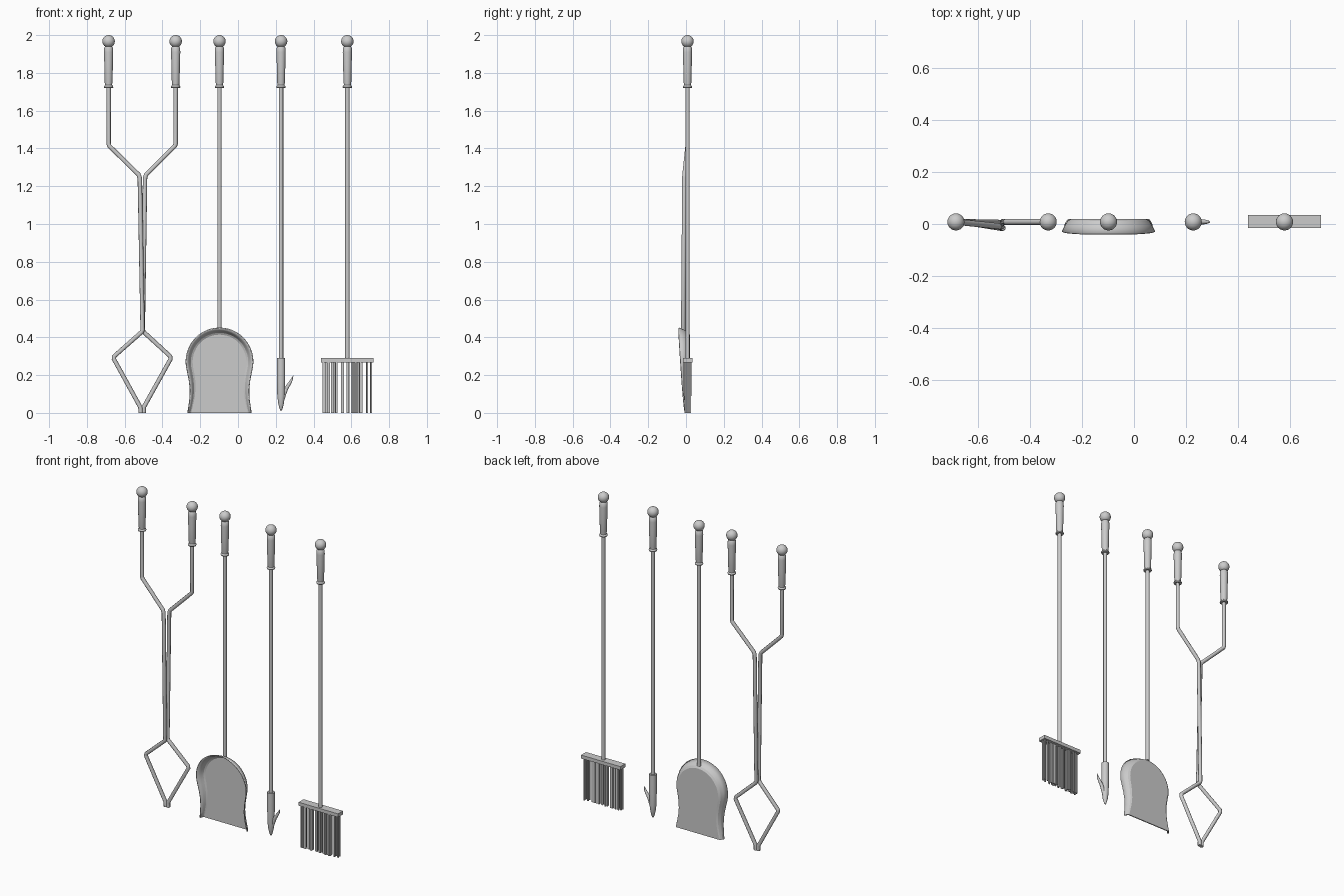
import bpy, bmesh, math, random

if "Cube" in bpy.data.objects:
    bpy.data.objects.remove(bpy.data.objects["Cube"])

random.seed(4)
Y = 0.008          # common depth of the rods
ROD = 0.0118       # rod radius


def finish(name, bm, angle=35):
    bmesh.ops.recalc_face_normals(bm, faces=bm.faces[:])
    me = bpy.data.meshes.new(name)
    bm.to_mesh(me)
    bm.free()
    ob = bpy.data.objects.new(name, me)
    bpy.context.collection.objects.link(ob)
    if angle:
        bpy.ops.object.select_all(action='DESELECT')
        ob.select_set(True)
        bpy.context.view_layer.objects.active = ob
        bpy.ops.object.shade_smooth_by_angle(angle=math.radians(angle))
    return ob


def lathe(name, profile, x, y=Y, sides=24):
    bm = bmesh.new()
    vs = [bm.verts.new((x + r, y, z)) for r, z in profile]
    es = [bm.edges.new(p) for p in zip(vs, vs[1:])]
    bmesh.ops.spin(bm, geom=vs + es, cent=(x, y, 0), axis=(0, 0, 1),
                   angle=math.tau, steps=sides)
    bmesh.ops.remove_doubles(bm, verts=bm.verts[:], dist=1e-5)
    return finish(name, bm)


def rod(name, pts, radii=None, radius=ROD):
    cu = bpy.data.curves.new(name, 'CURVE')
    cu.dimensions = '3D'
    cu.bevel_depth = radius
    cu.bevel_resolution = 3
    cu.use_fill_caps = True
    sp = cu.splines.new('POLY')
    sp.points.add(len(pts) - 1)
    for i, p in enumerate(pts):
        sp.points[i].co = (*p, 1)
        sp.points[i].radius = radii[i] if radii else 1
    sp.use_smooth = True
    ob = bpy.data.objects.new(name, cu)
    bpy.context.collection.objects.link(ob)
    return ob


def box(bm, x, y, z0, z1, w, d):
    r = bmesh.ops.create_cube(bm, size=1)
    bmesh.ops.scale(bm, vec=(w, d, z1 - z0), verts=r['verts'])
    bmesh.ops.translate(bm, vec=(x, y, (z0 + z1) / 2), verts=r['verts'])


# Handles: collar, tapered grip and ball finial in one turned profile
BALL_R, BALL_Z = 0.033, 1.967
grip = [(0, 1.72), (0.023, 1.72), (0.025, 1.725), (0.023, 1.731), (0.019, 1.735),
        (0.019, 1.742), (0.0205, 1.748), (0.0225, 1.84), (0.0245, 1.91),
        (0.0235, 1.932), (0.018, 1.94)]
for i in range(13):
    a = math.radians(-52 + i * 142 / 12)
    grip.append((BALL_R * math.cos(a) if i < 12 else 0, BALL_Z + BALL_R * math.sin(a)))
HANDLES = {"tongs_left": -0.685, "tongs_right": -0.33, "shovel": -0.098,
           "poker": 0.228, "broom": 0.579}
for tool, x in HANDLES.items():
    lathe(tool + "_handle", grip, x)

# Straight rods
for tool, z in (("shovel", 0.43), ("poker", 0.28), ("broom", 0.28)):
    x = HANDLES[tool]
    rod(tool + "_rod", [(x, Y, 1.73), (x, Y, z)])

# Tongs: the left arm passes in front of the right one
rod("tongs_left_arm", [(-0.685, Y, 1.73), (-0.685, Y, 1.425), (-0.681, Y, 1.413),
                       (-0.527, -0.008, 1.262), (-0.52, -0.009, 1.245),
                       (-0.505, -0.015, 0.44), (-0.51, -0.015, 0.428),
                       (-0.655, Y, 0.3), (-0.657, Y, 0.285),
                       (-0.517, 0.005, 0.03), (-0.515, 0.005, 0)])
rod("tongs_right_arm", [(-0.33, Y, 1.73), (-0.33, Y, 1.425), (-0.334, Y, 1.413),
                        (-0.486, Y, 1.262), (-0.492, Y, 1.245),
                        (-0.504, Y, 0.44), (-0.499, Y, 0.428),
                        (-0.359, Y, 0.3), (-0.357, Y, 0.285),
                        (-0.499, Y, 0.03), (-0.499, Y, 0)])


# Shovel: flat pan with a flared rim that fades towards the open bottom edge
def outline(inset):
    side = [(0.168, 0), (0.162, 0.035), (0.156, 0.08), (0.155, 0.125), (0.16, 0.17),
            (0.169, 0.215), (0.175, 0.245)]
    half = [(w - inset * (0.5 + min(z / 0.4, 0.5)), z) for w, z in side]
    r = 0.177 - inset
    arch = [(r * math.cos(math.pi * i / 24), 0.27 + (r + 0.002) * math.sin(math.pi * i / 24))
            for i in range(25)]
    return half + arch + [(-w, z) for w, z in reversed(half)]


def rim_y(z):
    return -0.006 - 0.033 * min(1, z / 0.42) ** 0.75


bm = bmesh.new()
rings = []
for inset, t in ((0.034, 0), (0.023, 0.12), (0.013, 0.45), (0.0, 1)):
    rings.append([bm.verts.new((HANDLES["shovel"] + w, 0.017 + t * (rim_y(z) - 0.017), z))
                  for w, z in outline(inset)])
n = len(rings[0])
for i in range(n // 2):        # flat floor in horizontal strips
    q = [rings[0][k] for k in (i, i + 1, n - 2 - i, n - 1 - i)]
    q = list(dict.fromkeys(q))
    if len(q) > 2:
        bm.faces.new(q)
for a, b in zip(rings, rings[1:]):
    for i in range(n - 1):
        bm.faces.new((a[i], a[i + 1], b[i + 1], b[i]))
pan = finish("shovel_pan", bm, 22)
mod = pan.modifiers.new("thickness", 'SOLIDIFY')
mod.thickness = 0.006
mod.offset = 0
mod.use_even_offset = True
for e in pan.data.edges:       # crisp cut edge around the sheet
    if all(pan.data.vertices[v].co.z < 1e-4 for v in e.vertices):
        e.use_edge_sharp = True

# Poker: socketed point with a curved barb
lathe("poker_head", [(0, 0.29), (0.022, 0.29), (0.022, 0.17), (0.02, 0.09),
                     (0.015, 0.05), (0.007, 0.02), (0, 0.008)], HANDLES["poker"])
rod("poker_barb", [(0.235, Y, 0.06), (0.245, Y, 0.1), (0.257, Y, 0.132),
                   (0.272, Y, 0.155), (0.284, Y, 0.175), (0.292, Y, 0.197)],
    [0.8, 1.0, 1.0, 0.85, 0.6, 0.1], radius=0.0105)

# Broom: head bar and irregular clumps of bristles
bm = bmesh.new()
box(bm, 0.579, Y + 0.002, 0.268, 0.29, 0.279, 0.05)
finish("broom_bar", bm, 0)
bm = bmesh.new()
for x in (0.453, 0.462, 0.473, 0.484, 0.495, 0.506, 0.517, 0.524, 0.548, 0.555, 0.579, 0.584,
          0.606, 0.614, 0.625, 0.635, 0.646, 0.653, 0.685, 0.702):
    for y in (-0.008, 0.008):
        box(bm, x + random.uniform(-0.003, 0.003), Y + y + random.uniform(-0.006, 0.006),
            0, 0.27, 0.008, 0.008)
finish("broom_bristles", bm, 0)
